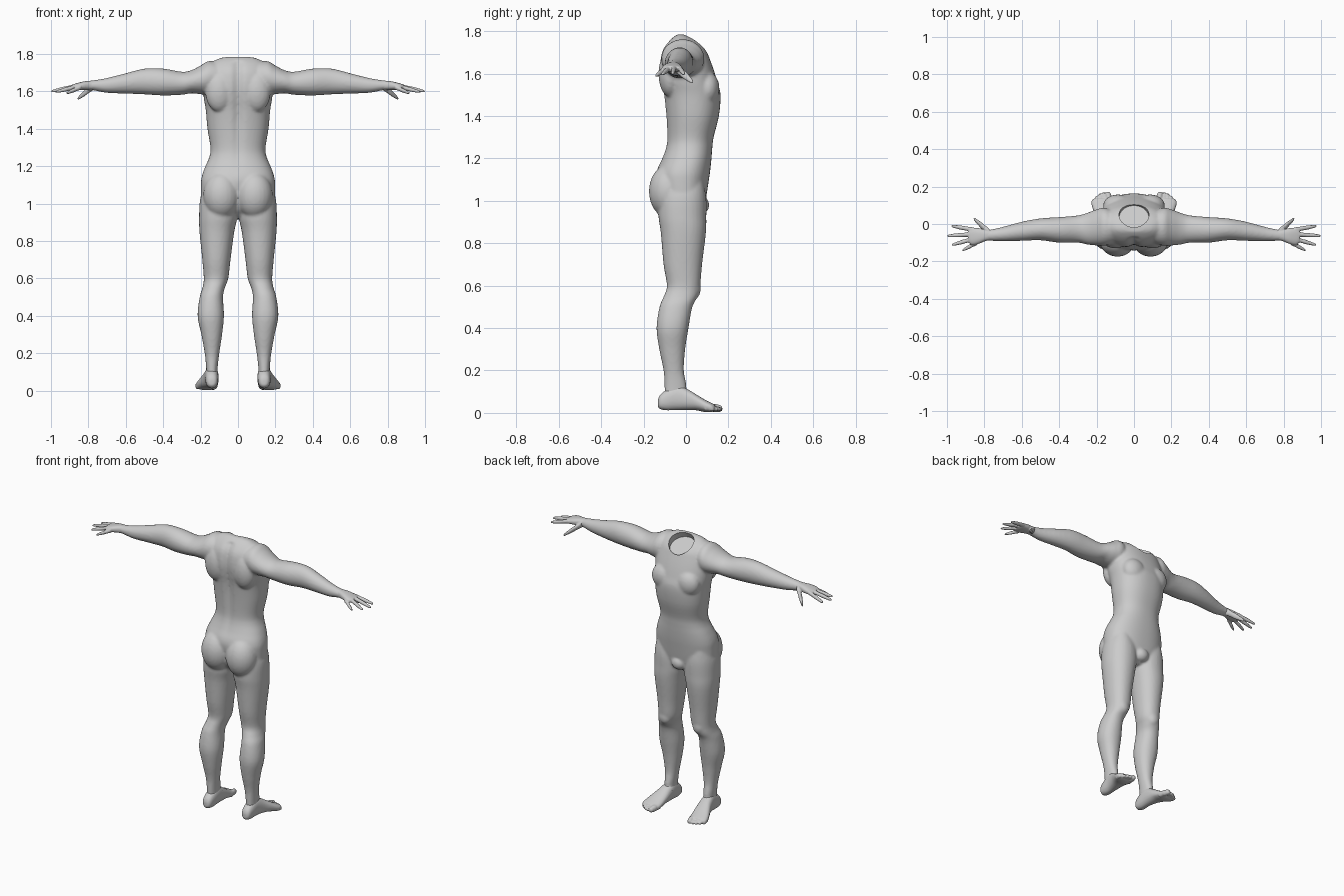
import bpy, bmesh, math
from mathutils import Matrix, Vector

skin = bpy.data.materials.new("pale_grey")
skin.diffuse_color = (0.6, 0.6, 0.6, 1)


def smooth_rows(rows, steps=4):
    """Catmull-Rom interpolation of section rows."""
    out = []
    for i in range(len(rows) - 1):
        p = [rows[max(i - 1, 0)], rows[i], rows[i + 1], rows[min(i + 2, len(rows) - 1)]]
        for k in range(steps):
            t = k / steps
            out.append([0.5 * (2 * b + (c - a) * t + (2 * a - 5 * b + 4 * c - d) * t * t
                               + (3 * b - a - 3 * c + d) * t ** 3) for a, b, c, d in zip(*p)])
    return out + [list(rows[-1])]


def loft(bm, rows, axis, side=1, power=2.0, n=32, warp=None):
    """Closed loft; each row is position, min and max of the two other axes."""
    rings = []
    for p, a0, a1, b0, b1 in smooth_rows(rows):
        ring = []
        for k in range(n):
            c, s = math.cos(2 * math.pi * k / n), math.sin(2 * math.pi * k / n)
            u = (a0 + a1) / 2 + (a1 - a0) / 2 * math.copysign(abs(c) ** (2 / power), c)
            v = (b0 + b1) / 2 + (b1 - b0) / 2 * math.copysign(abs(s) ** (2 / power), s)
            co = {"x": (p, u, v), "y": (u, p, v), "z": (u, v, p)}[axis]
            if warp:
                co = warp(*co)
            ring.append(bm.verts.new((side * co[0], co[1], co[2])))
        rings.append(ring)
    faces = [bm.faces.new((r[k], r[(k + 1) % n], q[(k + 1) % n], q[k]))
             for r, q in zip(rings, rings[1:]) for k in range(n)]
    faces += [bm.faces.new(rings[0]), bm.faces.new(rings[-1])]
    bmesh.ops.recalc_face_normals(bm, faces=faces)


def ball(bm, centre, size):
    m = Matrix.Translation(centre) @ Matrix.Diagonal((*size, 1))
    bmesh.ops.create_uvsphere(bm, u_segments=24, v_segments=16, radius=1, matrix=m)


def digit(bm, axis, base, tip, r0, r1, side, flat=1.0):
    """Finger or toe: tapered rod with a rounded end."""
    i = "xyz".index(axis)
    a, b = Vector(base), Vector(tip)
    rows = []
    for t, f in ((0, 1), (0.35, 0.95), (0.5, 1.05), (0.75, 0.95), (0.9, 0.85), (0.97, 0.6), (1, 0.2)):
        c, r = a.lerp(b, t), (r0 + (r1 - r0) * t) * f
        u, v = [c[k] for k in range(3) if k != i]
        rows.append((c[i], u - r, u + r, v - r * flat, v + r * flat))
    loft(bm, rows, axis, side, n=16)


def finish(name, bm, voxel, iterations):
    """Fuse the lofts of one part into a single smooth skin."""
    me = bpy.data.meshes.new(name)
    bm.to_mesh(me)
    bm.free()
    me.materials.append(skin)
    ob = bpy.data.objects.new(name, me)
    bpy.context.collection.objects.link(ob)
    rm = ob.modifiers.new("fuse", "REMESH")
    rm.mode, rm.voxel_size, rm.use_smooth_shade = "VOXEL", voxel, True
    sm = ob.modifiers.new("relax", "SMOOTH")
    sm.factor, sm.iterations = 0.5, iterations
    return ob


# Torso, with a spine groove down the back
def spine(x, y, z):
    if y < 0 and 1.15 < z < 1.76:
        y += 0.016 * math.exp(-(x / 0.022) ** 2) * min(1, (z - 1.15) / 0.3)
    return x, y, z


TORSO = [(0.925, 0.05, -0.06, 0.05), (0.96, 0.12, -0.10, 0.08), (1.0, 0.19, -0.12, 0.092),
         (1.1, 0.198, -0.14, 0.108), (1.15, 0.192, -0.135, 0.115), (1.2, 0.174, -0.113, 0.12),
         (1.25, 0.153, -0.096, 0.124), (1.3, 0.147, -0.09, 0.13), (1.4, 0.163, -0.095, 0.155),
         (1.5, 0.172, -0.106, 0.163), (1.56, 0.182, -0.118, 0.148), (1.62, 0.186, -0.125, 0.13),
         (1.68, 0.18, -0.12, 0.108), (1.72, 0.165, -0.107, 0.09), (1.755, 0.14, -0.08, 0.055),
         (1.778, 0.095, -0.052, 0.01), (1.785, 0.05, -0.04, -0.01)]
LEG = [(1.1, 0.07, 0.18, -0.09, 0.08), (1.02, 0.01, 0.203, -0.125, 0.095),
       (0.93, 0.004, 0.208, -0.13, 0.096), (0.85, 0.02, 0.206, -0.119, 0.094),
       (0.7, 0.04, 0.191, -0.106, 0.076), (0.6, 0.052, 0.183, -0.09, 0.067),
       (0.55, 0.07, 0.19, -0.105, 0.056), (0.5, 0.08, 0.205, -0.125, 0.03),
       (0.4, 0.075, 0.216, -0.139, 0.012), (0.3, 0.085, 0.196, -0.126, -0.004),
       (0.2, 0.1, 0.178, -0.106, -0.01), (0.13, 0.108, 0.171, -0.102, 0.002),
       (0.06, 0.112, 0.168, -0.1, 0.0)]
ARM = [(0.06, -0.09, 0.04, 1.63, 1.74), (0.15, -0.115, 0.085, 1.585, 1.763),
       (0.2, -0.115, 0.078, 1.585, 1.738), (0.25, -0.11, 0.06, 1.59, 1.713),
       (0.3, -0.1, 0.046, 1.582, 1.705), (0.4, -0.1, 0.037, 1.578, 1.722),
       (0.5, -0.087, 0.03, 1.584, 1.722), (0.6, -0.09, 0.012, 1.588, 1.697),
       (0.7, -0.092, -0.015, 1.592, 1.672), (0.77, -0.09, -0.03, 1.605, 1.66),
       (0.81, -0.09, -0.035, 1.61, 1.655)]
FOOT = [(-0.133, 0.128, 0.152, 0.03, 0.06), (-0.122, 0.113, 0.167, 0.018, 0.085),
        (-0.09, 0.106, 0.174, 0.012, 0.11), (-0.04, 0.104, 0.178, 0.014, 0.13),
        (0.01, 0.104, 0.19, 0.014, 0.11), (0.05, 0.105, 0.207, 0.012, 0.086),
        (0.09, 0.108, 0.224, 0.004, 0.062), (0.12, 0.112, 0.228, 0.004, 0.047),
        (0.135, 0.125, 0.215, 0.01, 0.04)]

body = bmesh.new()
loft(body, [(z, -w, w, a, b) for z, w, a, b in TORSO], "z", power=2.3, n=96, warp=spine)
for s in (-1, 1):
    loft(body, LEG, "z", s, power=2.15)
    loft(body, ARM, "x", s)
    ball(body, (s * 0.088, -0.083, 1.045), (0.098, 0.092, 0.125))    # buttock
    ball(body, (s * 0.1, -0.075, 1.6), (0.075, 0.055, 0.11))         # shoulder blade
    ball(body, (s * 0.085, 0.1, 1.53), (0.08, 0.058, 0.08))          # chest
    ball(body, (s * 0.12, 0.035, 0.585), (0.042, 0.035, 0.05))       # kneecap
    ball(body, (s * 0.14, -0.01, 0.09), (0.037, 0.022, 0.022))       # ankle
ball(body, (0, 0.065, 0.98), (0.05, 0.045, 0.045))                   # groin
body_ob = finish("body", body, 0.008, 5)

# Slanted neck opening
bm = bmesh.new()
bmesh.ops.create_cone(bm, cap_ends=True, segments=48, radius1=1, radius2=1, depth=1,
                      matrix=Matrix.Translation((0, 0.032, 1.718))
                      @ Matrix.Rotation(math.radians(-27), 4, "X")
                      @ Matrix.Diagonal((0.08, 0.075, 0.2, 1)) @ Matrix.Translation((0, 0, 0.5)))
me = bpy.data.meshes.new("neck_cutter")
bm.to_mesh(me)
bm.free()
me.materials.append(skin)
cutter = bpy.data.objects.new("neck_cutter", me)
bpy.context.collection.objects.link(cutter)
cutter.hide_render = True
cutter.hide_viewport = True
cut = body_ob.modifiers.new("neck_opening", "BOOLEAN")
cut.operation, cut.object, cut.solver = "DIFFERENCE", cutter, "EXACT"

# Hands: palm, four fingers and a thumb
PALM = [(0.75, -0.087, -0.033, 1.607, 1.658), (0.79, -0.09, -0.03, 1.608, 1.657),
        (0.83, -0.106, -0.022, 1.607, 1.652), (0.865, -0.112, -0.02, 1.607, 1.643),
        (0.885, -0.1, -0.028, 1.612, 1.636)]
FINGERS = [((0.86, -0.031, 1.627), (0.978, -0.01, 1.598)), ((0.865, -0.055, 1.628), (1.0, -0.064, 1.6)),
           ((0.86, -0.08, 1.626), (0.975, -0.112, 1.597)), ((0.84, -0.1, 1.622), (0.918, -0.141, 1.59))]
for s, label in ((-1, "left"), (1, "right")):
    hand = bmesh.new()
    loft(hand, PALM, "x", s, power=2.4)
    for base, tip in FINGERS:
        digit(hand, "x", base, tip, 0.0135, 0.009, s)
    digit(hand, "x", (0.775, -0.045, 1.628), (0.858, 0.03, 1.56), 0.022, 0.011, s)
    finish(label + "_hand", hand, 0.004, 3)

    # Foot with five toes
    foot = bmesh.new()
    loft(foot, FOOT, "y", s, power=2.3)
    digit(foot, "y", (0.128, 0.1, 0.026), (0.14, 0.172, 0.02), 0.019, 0.016, s, 1.1)
    for i in range(4):
        x = 0.157 + 0.018 * i
        digit(foot, "y", (x, 0.09, 0.025), (x + 0.006, 0.17 - 0.005 * i * (i + 1) / 1.6, 0.017),
              0.013, 0.0105, s, 1.1)
    finish(label + "_foot", foot, 0.005, 3)
